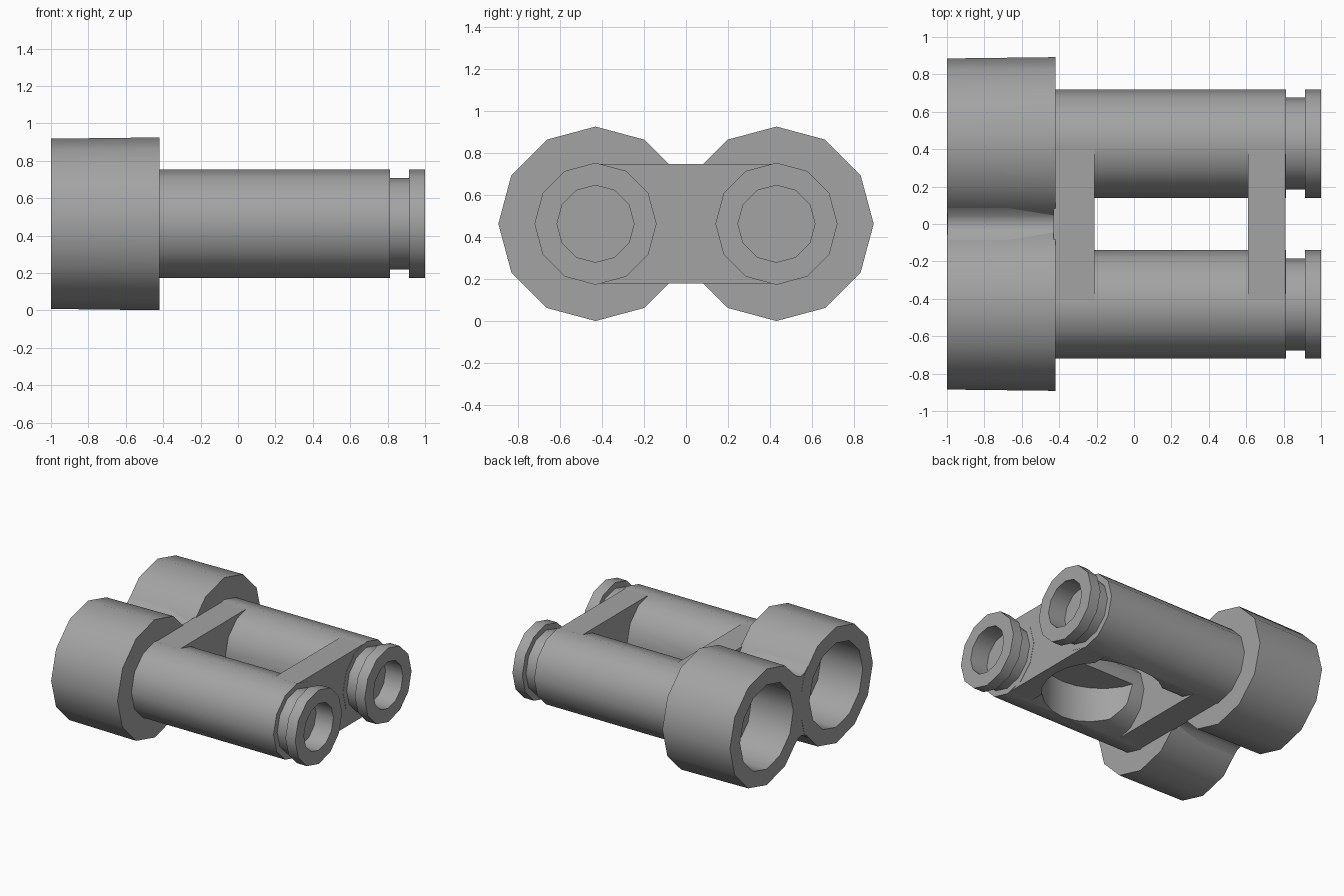
import bpy, bmesh, math
from mathutils import Matrix

cube = bpy.data.objects.get("Cube")
if cube:
    bpy.data.objects.remove(cube, do_unlink=True)

AXIS_Y, AXIS_Z = 0.43, 0.463
SIDES = 12

grey = bpy.data.materials.new("mid_grey")
grey.use_nodes = True
colour = (0.367, 0.367, 0.367, 1)
grey.diffuse_color = colour
grey.node_tree.nodes["Principled BSDF"].inputs["Base Color"].default_value = colour


def finish(name, bm):
    bmesh.ops.recalc_face_normals(bm, faces=bm.faces)
    mesh = bpy.data.meshes.new(name)
    bm.to_mesh(mesh)
    bm.free()
    mesh.materials.append(grey)
    obj = bpy.data.objects.new(name, mesh)
    bpy.context.collection.objects.link(obj)
    return obj


def smooth(obj):
    bpy.ops.object.select_all(action="DESELECT")
    obj.select_set(True)
    bpy.context.view_layer.objects.active = obj
    bpy.ops.object.shade_smooth_by_angle(angle=math.radians(40))


def bridge_rings(bm, rings):
    """Skin a row of matching rings and cap both ends."""
    count = len(rings[0])
    for a, b in zip(rings, rings[1:]):
        for i in range(count):
            j = (i + 1) % count
            bm.faces.new((a[i], a[j], b[j], b[i]))
    bm.faces.new(rings[0])
    bm.faces.new(rings[-1])


def lathe(name, profile, y):
    """Turn (x, radius) pairs around a lengthwise axis."""
    bm = bmesh.new()
    angles = [2 * math.pi * i / SIDES for i in range(SIDES)]
    bridge_rings(bm, [[bm.verts.new((x, y + r * math.sin(a), AXIS_Z + r * math.cos(a)))
                       for a in angles] for x, r in profile])
    return finish(name, bm)


def prism(name, x0, x1, upper):
    """Extrude an outline, given as (y, height above axis), mirrored below the axis."""
    outline = upper + [(y, -h) for y, h in reversed(upper)]
    bm = bmesh.new()
    bridge_rings(bm, [[bm.verts.new((x, y, AXIS_Z + h)) for y, h in outline]
                      for x in (x0, x1)])
    return finish(name, bm)


# Round socket cut into the underside, up to the tube axes
bm = bmesh.new()
bmesh.ops.create_cone(bm, cap_ends=True, segments=24, radius1=0.43, radius2=0.43,
                      depth=AXIS_Z, matrix=Matrix.Translation((0.3, 0, AXIS_Z / 2)))
cutter = finish("socket_cutter", bm)
cutter.hide_render = True
cutter.hide_viewport = True

# Tubes: lens recess, wide front barrel, body, groove, eyepiece rim, eyepiece recess
profile = [(-0.64, 0.33), (-1, 0.33), (-1, 0.455), (-0.42, 0.462), (-0.42, 0.29),
           (0.812, 0.29), (0.812, 0.245), (0.915, 0.245), (0.915, 0.29), (1, 0.29),
           (1, 0.183), (0.85, 0.183)]
left_tube = lathe("left_tube", profile, AXIS_Y)
right_tube = lathe("right_tube", profile, -AXIS_Y)

# Bridges joining the tubes
plate = [(-AXIS_Y, 0.283), (AXIS_Y, 0.283)]
front_bridge = prism("front_bridge", -0.43, -0.21, plate)
rear_bridge = prism("rear_bridge", 0.61, 0.81, plate)

for part in (left_tube, right_tube, front_bridge, rear_bridge):
    cut = part.modifiers.new("socket", "BOOLEAN")
    cut.operation = "DIFFERENCE"
    cut.solver = "EXACT"
    cut.object = cutter
    bpy.context.view_layer.objects.active = part
    bpy.ops.object.modifier_apply(modifier=cut.name)
    smooth(part)

# Web with hollowed top and bottom, filling the valley between the front barrels
valley = [(y, 0.232 + 0.05 * (y / 0.085) ** 2) for y in (-0.085, -0.045, 0, 0.045, 0.085)]
smooth(prism("barrel_web", -0.998, -0.42, valley))
